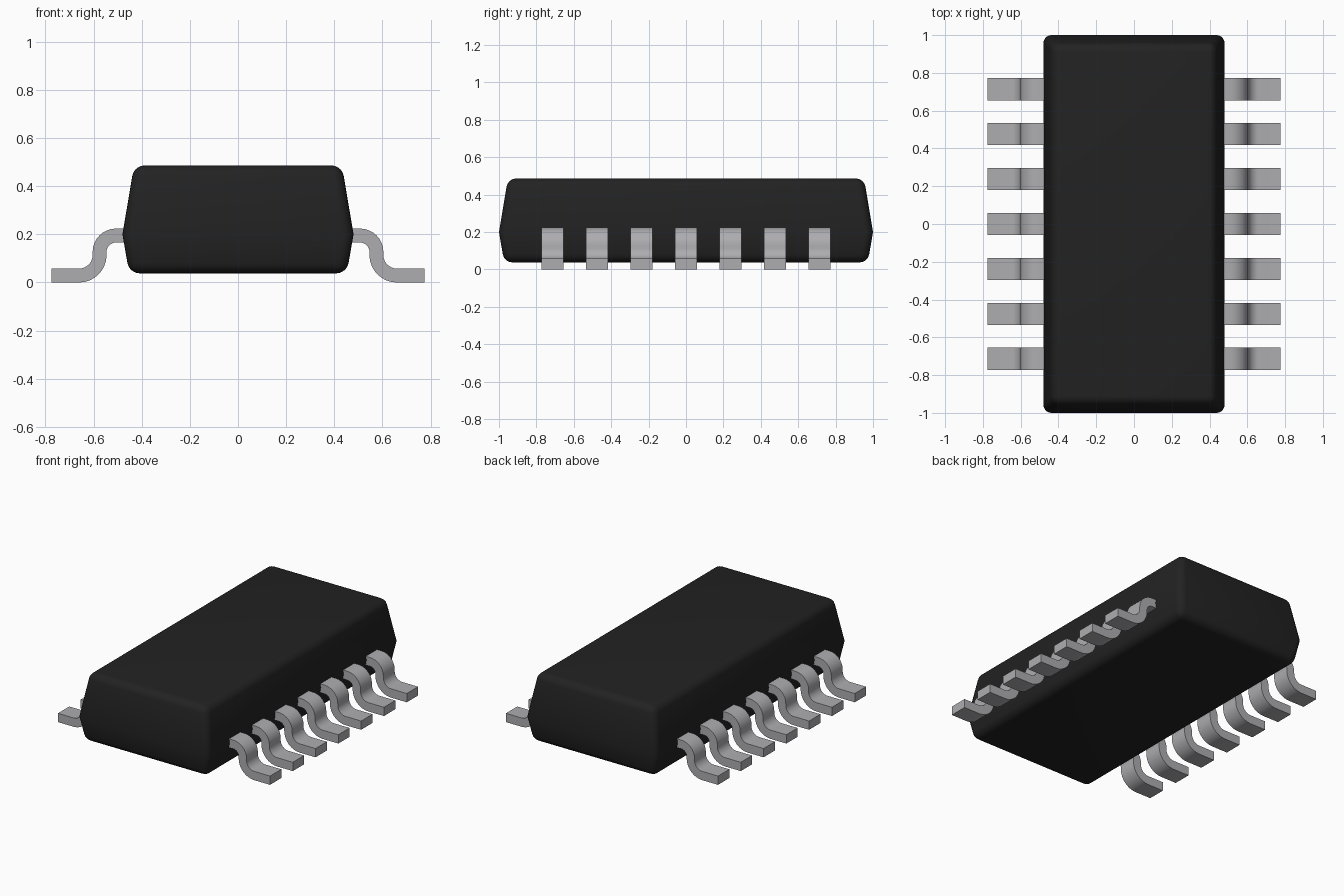
import bpy, bmesh, math

if "Cube" in bpy.data.objects:
    bpy.data.objects.remove(bpy.data.objects["Cube"])


def material(name, rgb):
    m = bpy.data.materials.new(name)
    m.diffuse_color = (*rgb, 1)
    m.use_nodes = True
    m.node_tree.nodes["Principled BSDF"].inputs["Base Color"].default_value = m.diffuse_color
    return m


BLACK = material("black_plastic", (0.016, 0.016, 0.016))
METAL = material("grey_metal", (0.42, 0.42, 0.44))


def finish(bm, name, mat, angle):
    bmesh.ops.recalc_face_normals(bm, faces=bm.faces)
    mesh = bpy.data.meshes.new(name)
    bm.to_mesh(mesh)
    bm.free()
    mesh.materials.append(mat)
    ob = bpy.data.objects.new(name, mesh)
    bpy.context.collection.objects.link(ob)
    bpy.ops.object.select_all(action='DESELECT')
    ob.select_set(True)
    bpy.context.view_layer.objects.active = ob
    bpy.ops.object.shade_smooth_by_angle(angle=math.radians(angle))
    return ob


# Package body: three stacked rectangles, widest at the lead line
bm = bmesh.new()
rings = []
for hx, hy, z in ((0.452, 0.972, 0.038), (0.48, 1.0, 0.2), (0.432, 0.952, 0.486)):
    rings.append([bm.verts.new((sx * hx, sy * hy, z))
                  for sx, sy in ((-1, -1), (1, -1), (1, 1), (-1, 1))])
bm.faces.new(rings[0][::-1])
bm.faces.new(rings[2])
for a, b in zip(rings, rings[1:]):
    for i in range(4):
        j = (i + 1) % 4
        bm.faces.new((a[i], a[j], b[j], b[i]))
bm.normal_update()
# Round the corners and rims, leaving the shallow waist crease
sharp = [e for e in bm.edges if e.calc_face_angle() > math.radians(35)]
bmesh.ops.bevel(bm, geom=sharp, offset=0.043, segments=5, profile=0.5,
                affect='EDGES', clamp_overlap=True)
finish(bm, "package_body", BLACK, 40)


# Lead centre line: shoulder, downward bend, outward bend, foot
def lead_path(steps=8):
    pts = [(0.42, 0.197, 0)]
    for i in range(steps + 1):
        t = math.pi / 2 * i / steps
        pts.append((0.507 + 0.068 * math.sin(t), 0.129 + 0.068 * math.cos(t), t))
    for i in range(steps + 1):
        t = math.pi / 2 * (1 - i / steps)
        pts.append((0.66 - 0.085 * math.sin(t), 0.116 - 0.085 * math.cos(t), t))
    pts.append((0.775, 0.031, 0))
    return pts


# Gull-wing leads, seven on each side
PITCH, HALF_WIDTH, HALF_THICK = 0.238, 0.059, 0.029
for side, label in ((1, "right"), (-1, "left")):
    for k in range(-3, 4):
        bm = bmesh.new()
        prev = None
        for x, z, t in lead_path():
            nx, nz = math.sin(t) * HALF_THICK, math.cos(t) * HALF_THICK
            ring = [bm.verts.new((side * (x + s * nx), k * PITCH + w * HALF_WIDTH, z + s * nz))
                    for s, w in ((1, -1), (1, 1), (-1, 1), (-1, -1))]
            if prev:
                for i in range(4):
                    j = (i + 1) % 4
                    bm.faces.new((prev[i], prev[j], ring[j], ring[i]))
            else:
                bm.faces.new(ring)
            prev = ring
        bm.faces.new(prev)
        # Drop the foot exactly onto the ground
        low = min(v.co.z for v in bm.verts)
        bmesh.ops.translate(bm, verts=bm.verts, vec=(0, 0, -low))
        finish(bm, f"{label}_lead_{k + 4}", METAL, 30)
